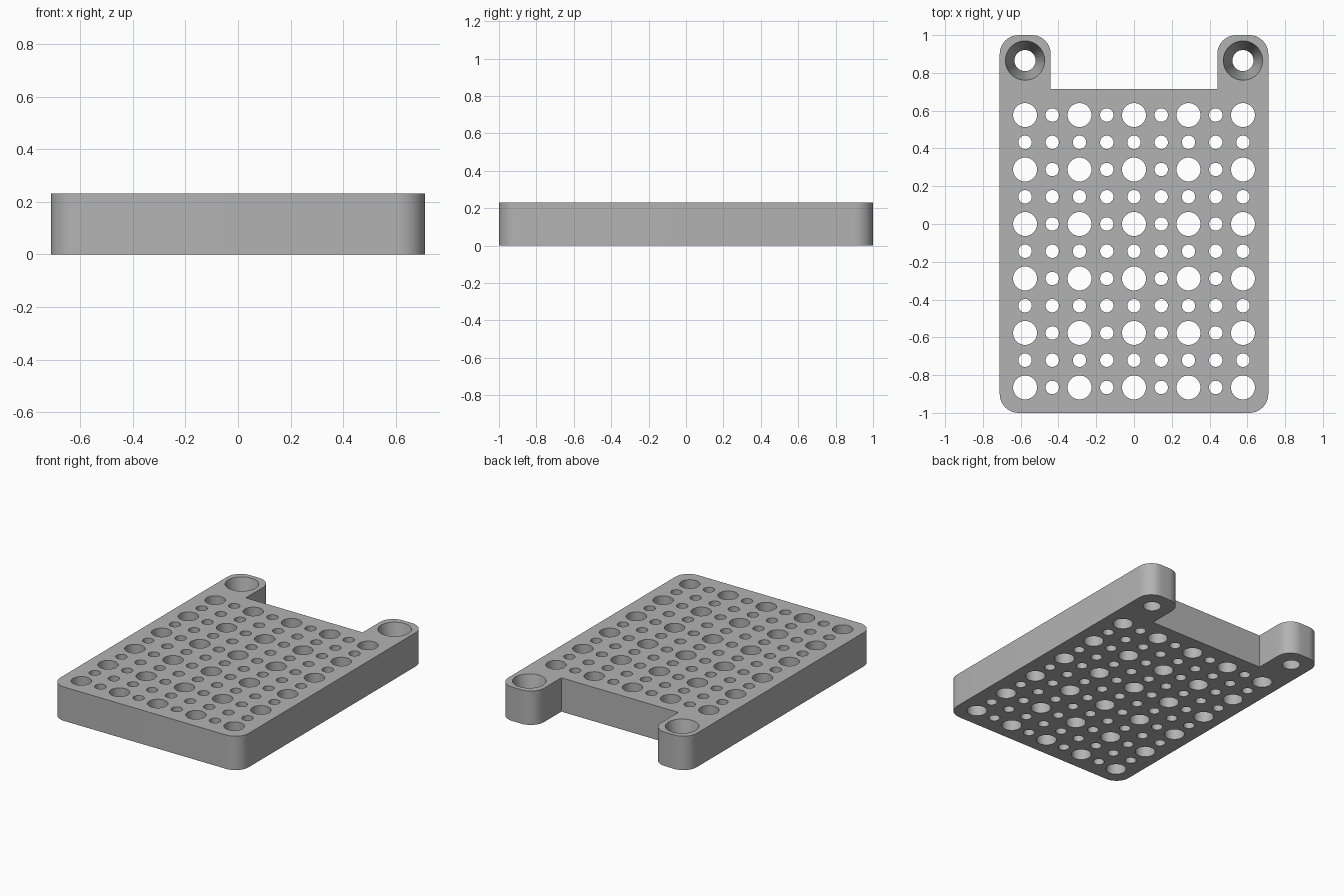
import bpy
import bmesh
from math import sin, cos, pi, radians

cube = bpy.data.objects.get("Cube")
if cube:
    bpy.data.objects.remove(cube, do_unlink=True)

HEIGHT = 0.231
PITCH = 0.1442
HALF_X, NOTCH_X, NOTCH_Y = 0.711, 0.441, 0.714
CORNER = 0.1

grey = bpy.data.materials.new("plain_grey")
colour = (0.45, 0.45, 0.45, 1)
grey.diffuse_color = colour
grey.use_nodes = True
grey.node_tree.nodes["Principled BSDF"].inputs["Base Color"].default_value = colour


def arc(cx, cy, r, start, end, steps):
    """Points along an arc, angles in degrees."""
    angles = [radians(start + (end - start) * i / steps) for i in range(steps + 1)]
    return [(cx + r * cos(a), cy + r * sin(a)) for a in angles]


def circle(cx, cy, r, sides=40):
    return arc(cx, cy, r, 0, 360, sides)[:-1]


def wall(bm, layers):
    """Skin a stack of (points, z) loops; return the edges of the end loops."""
    rings = [[bm.verts.new((x, y, z)) for x, y in pts] for pts, z in layers]
    n = len(rings[0])
    for low, high in zip(rings, rings[1:]):
        for i in range(n):
            j = (i + 1) % n
            bm.faces.new((low[i], low[j], high[j], high[i]))
    return [[bm.edges.get((ring[i], ring[(i + 1) % n])) for i in range(n)]
            for ring in (rings[0], rings[-1])]


bm = bmesh.new()
bottom, top = [], []


def add_wall(layers):
    low, high = wall(bm, layers)
    bottom.extend(low)
    top.extend(high)


# Outer outline: right half, then mirrored
right = arc(HALF_X - CORNER, -1 + CORNER, CORNER, -90, 0, 10)
right += arc(HALF_X - CORNER, 1 - CORNER, CORNER, 0, 90, 10)
right += arc(NOTCH_X + CORNER, 1 - CORNER, CORNER, 90, 180, 10)
right.append((NOTCH_X, NOTCH_Y))
outline = right + [(-x, y) for x, y in reversed(right)]
add_wall([(outline, 0), (outline, HEIGHT)])

# Grid of through holes, large on every second row and column
for col in range(-4, 5):
    for row in range(-6, 5):
        large = col % 2 == 0 and row % 2 == 0
        ring = circle(col * PITCH, row * PITCH, 0.0635 if large else 0.0355)
        add_wall([(ring, 0), (ring, HEIGHT)])

# Tapered mounting holes in the two lugs
for side in (-1, 1):
    x, y = side * 4 * PITCH, 6 * PITCH
    add_wall([(circle(x, y, 0.056), 0), (circle(x, y, 0.104), HEIGHT)])

# Flat faces between the outline and the holes
for edges, nz in ((bottom, -1), (top, 1)):
    bmesh.ops.triangle_fill(bm, use_beauty=True, edges=edges, normal=(0, 0, nz))
bmesh.ops.recalc_face_normals(bm, faces=bm.faces)

mesh = bpy.data.meshes.new("perforated_plate")
bm.to_mesh(mesh)
bm.free()
mesh.materials.append(grey)
plate = bpy.data.objects.new("perforated_plate", mesh)
bpy.context.collection.objects.link(plate)

bpy.ops.object.select_all(action="DESELECT")
plate.select_set(True)
bpy.context.view_layer.objects.active = plate
bpy.ops.object.shade_smooth_by_angle(angle=radians(30))
